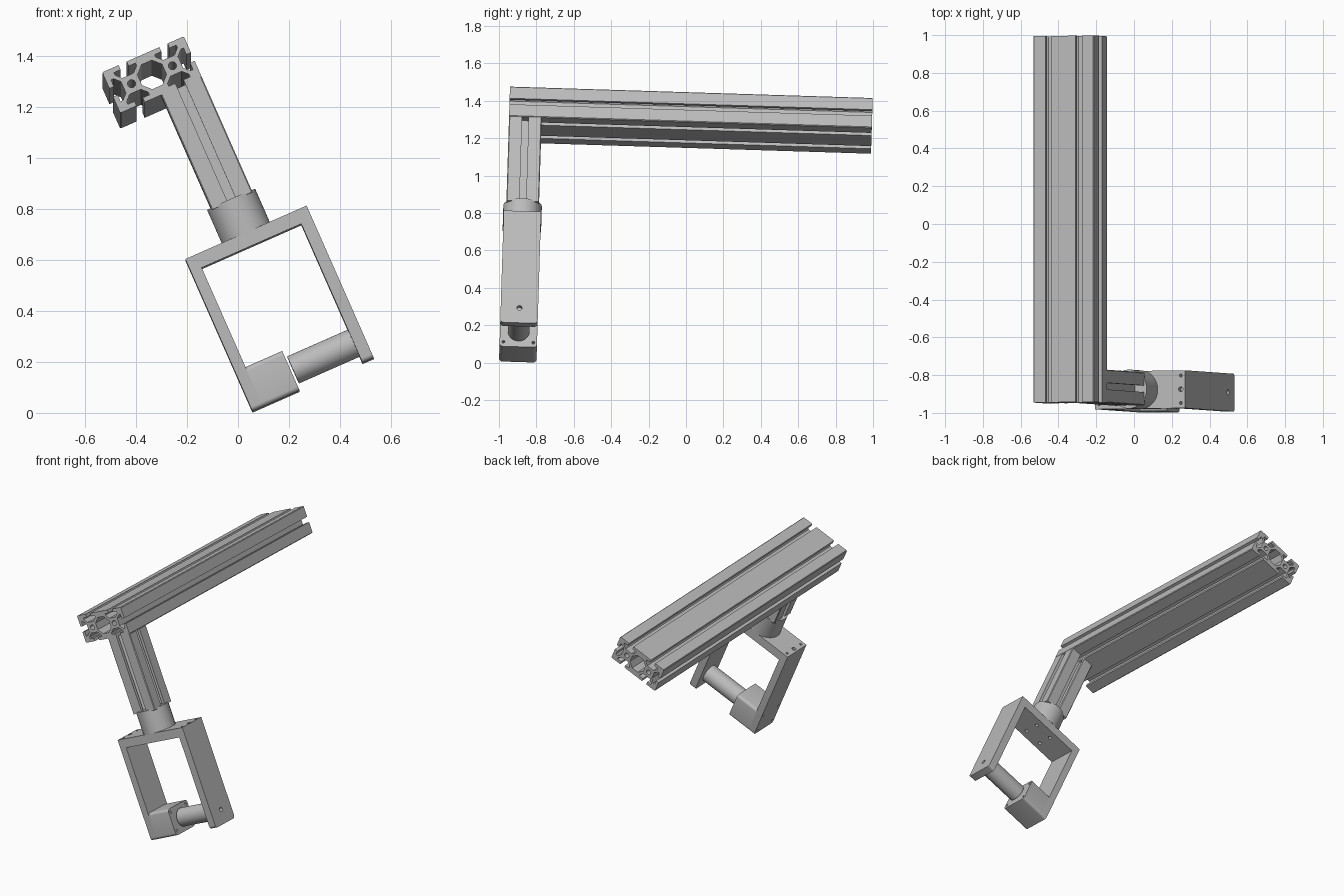
import bpy, bmesh
from math import radians, cos, sin, pi
from mathutils import Matrix, Vector

cube = bpy.data.objects.get("Cube")
if cube:
    bpy.data.objects.remove(cube, do_unlink=True)

# One plain aluminium grey
grey = bpy.data.materials.new("aluminium_grey")
grey.use_nodes = True
grey.diffuse_color = (0.5, 0.5, 0.5, 1)
grey.node_tree.nodes["Principled BSDF"].inputs["Base Color"].default_value = (0.5, 0.5, 0.5, 1)

# The whole assembly leans: local x = across the bracket, local z = along the column
POSE = (Matrix.Translation((0, -0.878, 0.697))
        @ Matrix.Rotation(radians(-1.8), 4, 'X')
        @ Matrix.Rotation(radians(-23.8), 4, 'Y'))
MM = 0.175 / 40          # profile module is 40 units wide
MID = 0.032              # centre line of column and bracket
PIN_Z = -0.571           # axis of the roller
HALF = 0.1               # half depth of the bracket
parts = []


def finish(name, bm):
    bmesh.ops.recalc_face_normals(bm, faces=bm.faces)
    mesh = bpy.data.meshes.new(name)
    bm.to_mesh(mesh)
    bm.free()
    mesh.materials.append(grey)
    obj = bpy.data.objects.new(name, mesh)
    bpy.context.collection.objects.link(obj)
    obj.matrix_world = POSE
    parts.append(obj)
    return obj


def prism(loops, start, end, axis):
    """Extrude an outline with holes along local y or z."""
    bm = bmesh.new()

    def place(p, d):
        return (p[0], d, p[1]) if axis == 'Y' else (p[0], p[1], d)

    caps = ([], [])
    for loop in loops:
        low = [bm.verts.new(place(p, start)) for p in loop]
        high = [bm.verts.new(place(p, end)) for p in loop]
        for i in range(len(loop)):
            bm.faces.new((low[i - 1], low[i], high[i], high[i - 1]))
            caps[0].append(bm.edges.get((low[i - 1], low[i])))
            caps[1].append(bm.edges.get((high[i - 1], high[i])))
    for edges in caps:
        bmesh.ops.triangle_fill(bm, use_beauty=True, edges=edges)
    return bm


def add_cylinder(bm, centre, axis, radius, length, sides):
    turn = Matrix.Rotation(radians(90), 4, 'Y') if axis == 'X' else Matrix()
    bmesh.ops.create_cone(bm, cap_ends=True, segments=sides, radius1=radius,
                          radius2=radius, depth=length,
                          matrix=Matrix.Translation(centre) @ turn)


def round_edges(bm, pick, radius):
    """Round edges running along local x that satisfy the pick rule."""
    chosen = []
    for e in bm.edges:
        d = e.verts[1].co - e.verts[0].co
        if abs(d.y) + abs(d.z) < 1e-5 and pick(e.verts[0].co):
            chosen.append(e)
    bmesh.ops.bevel(bm, geom=chosen, offset=radius, segments=5, profile=0.5,
                    affect='EDGES')


# Slotted extrusion outline, one T-slot per module side
half_slot = [(4, 20), (4, 15.5), (10.5, 15.5), (10.5, 13), (5.5, 8)]
slot = [(-x, y) for x, y in half_slot] + half_slot[::-1]


def outline(centres):
    pts = []
    sides = (centres, centres[-1:], centres[::-1], centres[:1])
    for k, row in enumerate(sides):
        c, s = cos(-k * pi / 2), sin(-k * pi / 2)
        for n, cx in enumerate(row):
            shape = ([(-20, 19), (-19, 20)] if n == 0 else []) + slot
            pts += [(cx + x * c - y * s, x * s + y * c) for x, y in shape]
    return pts


def circle(cx, r, n=20):
    return [(cx + r * cos(2 * pi * i / n), r * sin(2 * pi * i / n)) for i in range(n)]


def scaled(loops, ox, oy):
    return [[(ox + x * MM, oy + y * MM) for x, y in loop] for loop in loops]


# Long double rail with core bores and a central channel
quarter = [(12, 5), (5, 12)]
channel = (quarter + [(-x, y) for x, y in quarter[::-1]]
           + [(-x, -y) for x, y in quarter] + [(x, -y) for x, y in quarter[::-1]])
rail = scaled([outline([-20, 20]), circle(-20, 3.6), circle(20, 3.6), channel],
              MID - 20 * MM, 0.71)
finish("rail", prism(rail, -20 * MM, 1.853, 'Y'))

# Single column
column = scaled([outline([0]), circle(0, 3.6)], MID, 0)
finish("column", prism(column, 0.13, 0.6225, 'Z'))

# Collar
bm = bmesh.new()
add_cylinder(bm, (MID, 0, 0.067), 'Z', 0.103, 0.144, 64)
finish("collar", bm)

# Bracket: top bar with two side plates, rounded at the lower ends
left, right, top, bottom = -0.228, 0.292, -0.005, -0.658
in_left, in_right, in_top = -0.183, 0.244, -0.062
u_shape = [(left, bottom), (left, top), (right, top), (right, bottom),
           (in_right, bottom), (in_right, in_top), (in_left, in_top), (in_left, bottom)]
bm = prism([u_shape], -HALF, HALF, 'Y')
bmesh.ops.dissolve_limit(bm, angle_limit=0.01, verts=bm.verts, edges=bm.edges)
round_edges(bm, lambda co: co.z < bottom + 0.001 and abs(co.y) > HALF - 0.001, 0.018)
bracket = finish("bracket", bm)

# Bearing block on the left plate
bm = bmesh.new()
size = Vector((0.157, 2 * HALF, 0.17))
bmesh.ops.create_cube(bm, size=1, matrix=Matrix.Translation((-0.1045, 0, -0.573))
                      @ Matrix.Diagonal(size).to_4x4())
round_edges(bm, lambda co: True, 0.018)
block = finish("bearing_block", bm)

# Roller
bm = bmesh.new()
add_cylinder(bm, (0.115, 0, PIN_Z), 'X', 0.058, 0.262, 48)
finish("roller", bm)


def drill(obj, holes):
    """Cut round holes given as (centre, axis, radius, length)."""
    bm = bmesh.new()
    for centre, axis, radius, length in holes:
        add_cylinder(bm, centre, axis, radius, length, 16)
    cutter = finish("hole_cutter", bm)
    parts.remove(cutter)
    cutter.hide_render = True
    mod = obj.modifiers.new("holes", 'BOOLEAN')
    mod.operation, mod.solver, mod.object = 'DIFFERENCE', 'EXACT', cutter
    bpy.context.view_layer.objects.active = obj
    bpy.ops.object.modifier_apply(modifier=mod.name)
    bpy.data.objects.remove(cutter, do_unlink=True)


# Screw holes
holes = [((right, 0, PIN_Z), 'X', 0.014, 0.05)]
block_holes = []
for sx in (-1, 1):
    x = MID + sx * 0.236
    holes.append(((x, 0, top), 'Z', 0.013, 0.06))
    for sy in (-1, 1):
        holes.append(((x, sy * 0.073, top), 'Z', 0.008, 0.06))
        holes.append(((MID + sx * 0.06, sy * 0.05, in_top), 'Z', 0.011, 0.06))
        spot = sy * 0.08, PIN_Z + sx * 0.06
        holes.append(((left, *spot), 'X', 0.008, 0.05))
        block_holes.append(((-0.026, *spot), 'X', 0.008, 0.06))
drill(bracket, holes)
drill(block, block_holes)

# Smooth the round parts, keep machined edges sharp
bpy.ops.object.select_all(action='DESELECT')
for obj in parts:
    obj.select_set(True)
bpy.context.view_layer.objects.active = parts[0]
bpy.ops.object.shade_smooth_by_angle(angle=radians(30))
